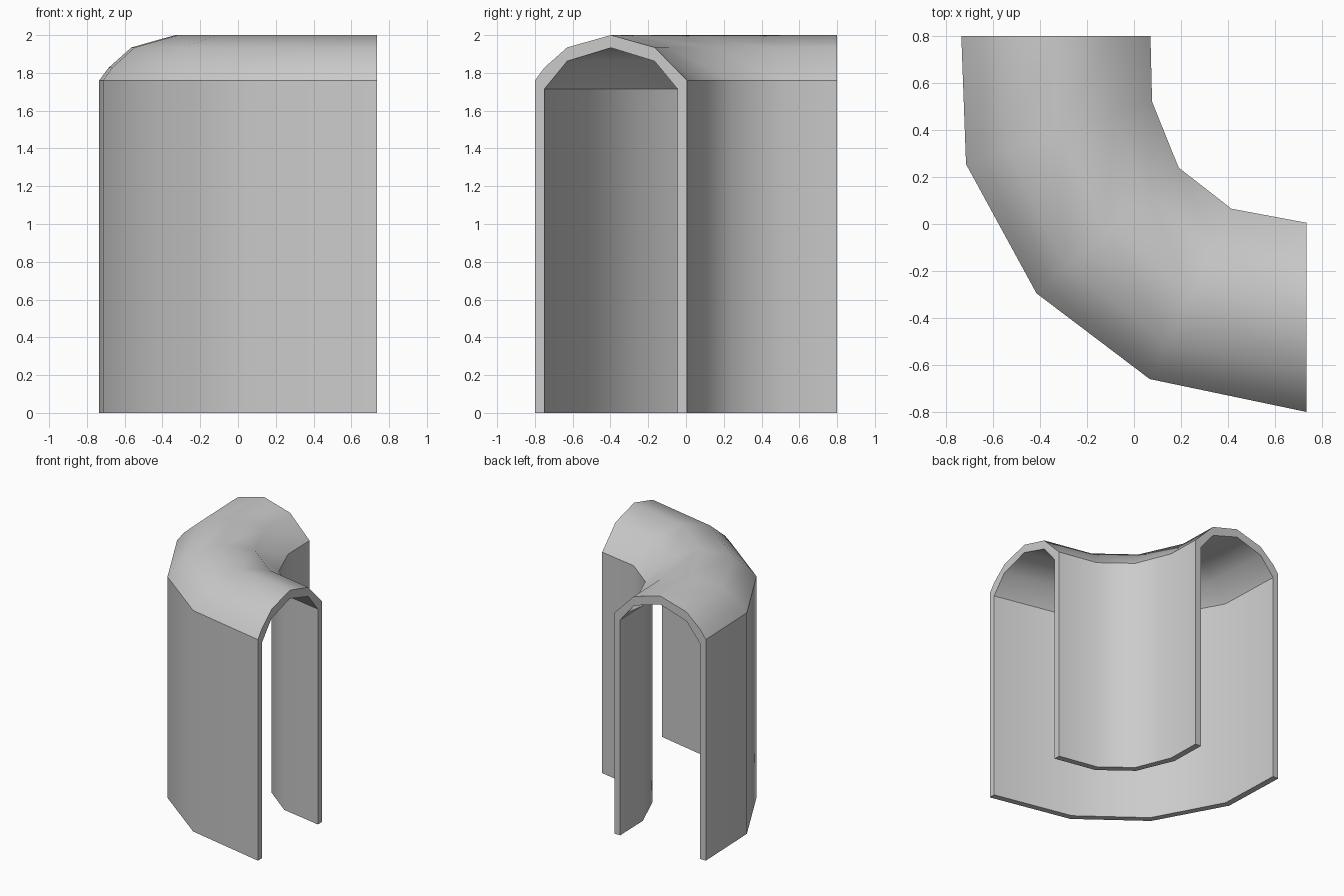
import bpy, bmesh

if "Cube" in bpy.data.objects:
    bpy.data.objects.remove(bpy.data.objects["Cube"])

# Plan stations along the bend: outer wall and inner wall (x, y)
outer = [(0.735, -0.8), (0.067, -0.66), (-0.415, -0.295), (-0.715, 0.255), (-0.735, 0.8)]
inner = [(0.735, 0.005), (0.415, 0.065), (0.19, 0.24), (0.077, 0.52), (0.07, 0.8)]

# Closed arch section: (fraction across the passage, height, hard edge?)
section = [
    # outside skin
    (0, 0, True), (0, 1.76, True), (0.0625, 1.828, False), (0.2125, 1.935, False),
    (0.5, 2.0, False), (0.7875, 1.935, False), (1, 1.76, True), (1, 0, True),
    # inside skin
    (0.9375, 0, True), (0.9375, 1.715, True), (0.7875, 1.862, False),
    (0.5, 1.933, False), (0.2125, 1.862, False), (0.0625, 1.715, True), (0.0625, 0, True),
]
n = len(section)

# Sweep the section through the stations
bm = bmesh.new()
rings = []
for (ox, oy), (ix, iy) in zip(outer, inner):
    rings.append([bm.verts.new((ox + (ix - ox) * t, oy + (iy - oy) * t, z))
                  for t, z, _ in section])
for a, b in zip(rings, rings[1:]):
    for i in range(n):
        j = (i + 1) % n
        bm.faces.new((a[i], a[j], b[j], b[i]))

# End caps: strips between the outside and inside skins
pairs = [(0, 14), (1, 13), (3, 12), (4, 11), (5, 10), (6, 9), (7, 8)]
for ring in (rings[0], rings[-1]):
    for (o0, i0), (o1, i1) in zip(pairs, pairs[1:]):
        bm.faces.new([ring[k] for k in list(range(o0, o1 + 1)) + [i1, i0]])
bmesh.ops.recalc_face_normals(bm, faces=bm.faces)

# Smooth along the bend, hard at the wall tops, feet and open ends
for f in bm.faces:
    f.smooth = True
for a, b in zip(rings, rings[1:]):
    for i, (_, _, hard) in enumerate(section):
        bm.edges.get((a[i], b[i])).smooth = not hard
for ring in (rings[0], rings[-1]):
    for i in range(n):
        bm.edges.get((ring[i], ring[(i + 1) % n])).smooth = False

mesh = bpy.data.meshes.new("curved_arch_passage")
bm.to_mesh(mesh)
bm.free()
bpy.context.collection.objects.link(bpy.data.objects.new("curved_arch_passage", mesh))
